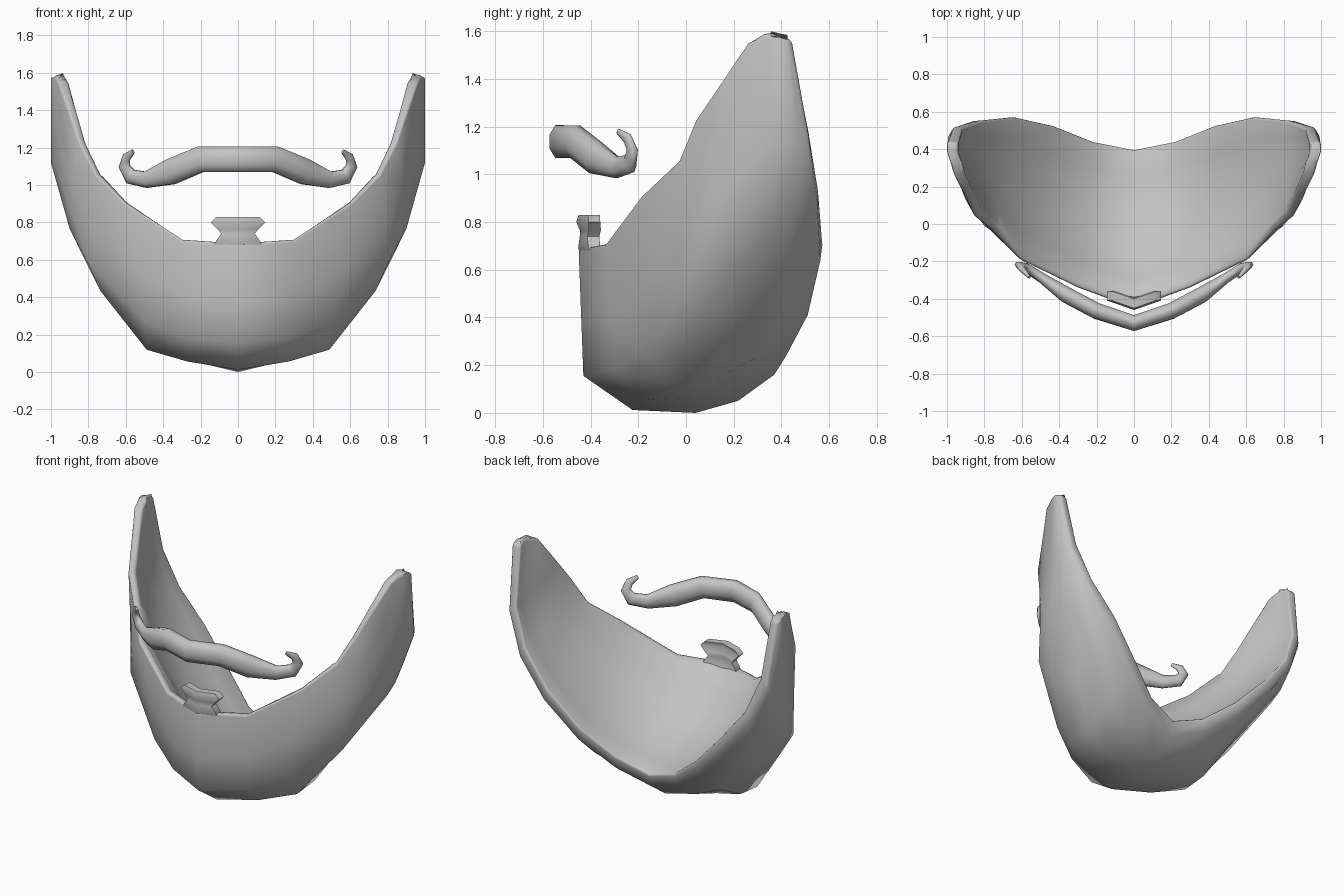
import bpy
import bmesh
import math
from mathutils import Vector

default_cube = bpy.data.objects.get("Cube")
if default_cube:
    bpy.data.objects.remove(default_cube, do_unlink=True)

grey = bpy.data.materials.new("hair_grey")
grey.use_nodes = True
grey.diffuse_color = (0.55, 0.55, 0.55, 1)
grey.node_tree.nodes["Principled BSDF"].inputs["Base Color"].default_value = grey.diffuse_color


def skin(name, rings, cap_start=False, cap_end=False):
    """Join closed rings of points into a mirrored surface."""
    bm = bmesh.new()
    grid = [[bm.verts.new(point) for point in ring] for ring in rings]
    count = len(rings[0])
    for first, second in zip(grid, grid[1:]):
        for j in range(count):
            k = (j + 1) % count
            bm.faces.new((first[j], first[k], second[k], second[j]))
    if cap_start:
        bm.faces.new(grid[0])
    if cap_end:
        bm.faces.new(grid[-1])
    # Leave no wall on the mirror plane
    walls = [f for f in bm.faces if all(abs(v.co.x) < 0.0001 for v in f.verts)]
    bmesh.ops.delete(bm, geom=walls, context='FACES_ONLY')
    bmesh.ops.recalc_face_normals(bm, faces=bm.faces)
    mesh = bpy.data.meshes.new(name)
    bm.to_mesh(mesh)
    bm.free()
    mesh.materials.append(grey)
    obj = bpy.data.objects.new(name, mesh)
    bpy.context.collection.objects.link(obj)
    mirror = obj.modifiers.new("mirror", 'MIRROR')
    mirror.merge_threshold = 0.002
    return obj


def finish(obj, angle):
    """Apply the modifiers and shade smoothly."""
    bpy.ops.object.select_all(action='DESELECT')
    obj.select_set(True)
    bpy.context.view_layer.objects.active = obj
    bpy.ops.object.convert(target='MESH')
    bpy.ops.object.shade_smooth_by_angle(angle=math.radians(angle))


BULGE = 0.094


def add_midpoints(points):
    """Insert a bulging midpoint between neighbouring points."""
    points = [Vector(point) for point in points]
    start = 2 * points[0] - points[2]
    end = 2 * points[-1] - points[-2]
    padded = [start] + points + [end]
    result = [points[0]]
    for before, a, b, after in zip(padded, padded[1:], padded[2:], padded[3:]):
        result.append((a + b) * (0.5 + BULGE) - (before + after) * BULGE)
        result.append(b)
    return result


# Beard: four outer guide lines from the chin centre up to the sideburn tip
front_rim = [(0, -.45, .69), (.3, -.34, .71), (.61, -.19, .91), (.76, -.03, 1.06),
             (.85, .04, 1.23), (.905, .15, 1.39), (.965, .26, 1.55)]
jaw_line = [(0, -.43, .155), (.27, -.31, .18), (.5, -.18, .27), (.8, -.01, .58),
            (.9, .13, .88), (.955, .27, 1.2), (.98, .33, 1.578)]
under_line = [(0, .04, 0), (.27, .06, .065), (.49, .12, .14), (.665, .21, .42),
              (.885, .33, .74), (1, .42, 1.12), (1, .39, 1.582)]
back_rim = [(0, .37, .16), (.23, .42, .24), (.45, .51, .41), (.67, .563, .64),
            (.86, .55, .88), (.965, .515, 1.15), (.995, .445, 1.56)]

# The hollow inside is shallow, so the beard is thickest under the chin
stations = []
for i, line in enumerate(zip(front_rim, jaw_line, under_line, back_rim)):
    outer = add_midpoints(line)
    up = i / (len(front_rim) - 1)
    sag = 0.2 + 0.8 * up ** 8
    front = outer[0] + Vector((0, .05, -.01)).lerp(Vector((-.055, .01, 0)), up)
    back = outer[-1] + Vector((-.06 * up, .03 - .04 * up, .09 * (1 - up ** 3)))
    last = len(outer) - 1
    inner = []
    for j in range(1, last):
        chord = front.lerp(back, j / last)
        wall = outer[j] + Vector((-.06 * up, 0, 0))
        inner.append(chord.lerp(wall, sag))
    stations.append(outer + [back] + inner[::-1] + [front])
beard = skin("beard", stations, cap_end=True)
soft_rim = beard.modifiers.new("soft_rim", 'BEVEL')
soft_rim.width = 0.014
soft_rim.segments = 2
soft_rim.limit_method = 'ANGLE'
soft_rim.angle_limit = math.radians(60)
finish(beard, 75)

# Moustache: a tapering oval tube that ends in a curl
path = [(0, -.53, 1.137), (.2, -.465, 1.137), (.36, -.38, 1.07), (.49, -.29, 1.028),
        (.575, -.235, 1.045), (.608, -.225, 1.1), (.595, -.245, 1.15), (.56, -.285, 1.18)]
radii = [.066, .066, .066, .042, .039, .03, .023, .011]
path = [Vector(point) for point in path]
SIDES = 8
rings = []
for i, (centre, radius) in enumerate(zip(path, radii)):
    if i == 0:
        tangent, across = Vector((1, 0, 0)), Vector((0, -1, 0))
    else:
        tangent = path[min(i + 1, len(path) - 1)] - path[i - 1]
        across = Vector((.5, -.8, 0))
        across = (across - across.project(tangent)).normalized()
    tall = across.cross(tangent).normalized()
    ring = []
    for side in range(SIDES):
        turn = math.tau * (side + 0.5) / SIDES
        ring.append(centre + radius * (0.7 * math.cos(turn) * across
                                       + 1.12 * math.sin(turn) * tall))
    rings.append(ring)
finish(skin("moustache", rings, cap_end=True), 70)

# Lip tuft: slices of height, half width and front, bent around the chin
slices = [(.63, .11, -.42), (.69, .125, -.452), (.74, .09, -.445),
          (.765, .11, -.445), (.8, .145, -.46), (.83, .115, -.45)]
BEND = 0.35
DEPTH = 0.05
layers = []
for z, width, front in slices:
    side = front + width * BEND
    layers.append([(0, front, z), (width, side, z),
                   (width, side + DEPTH, z), (0, front + DEPTH, z)])
finish(skin("lip_tuft", layers, cap_start=True, cap_end=True), 60)
